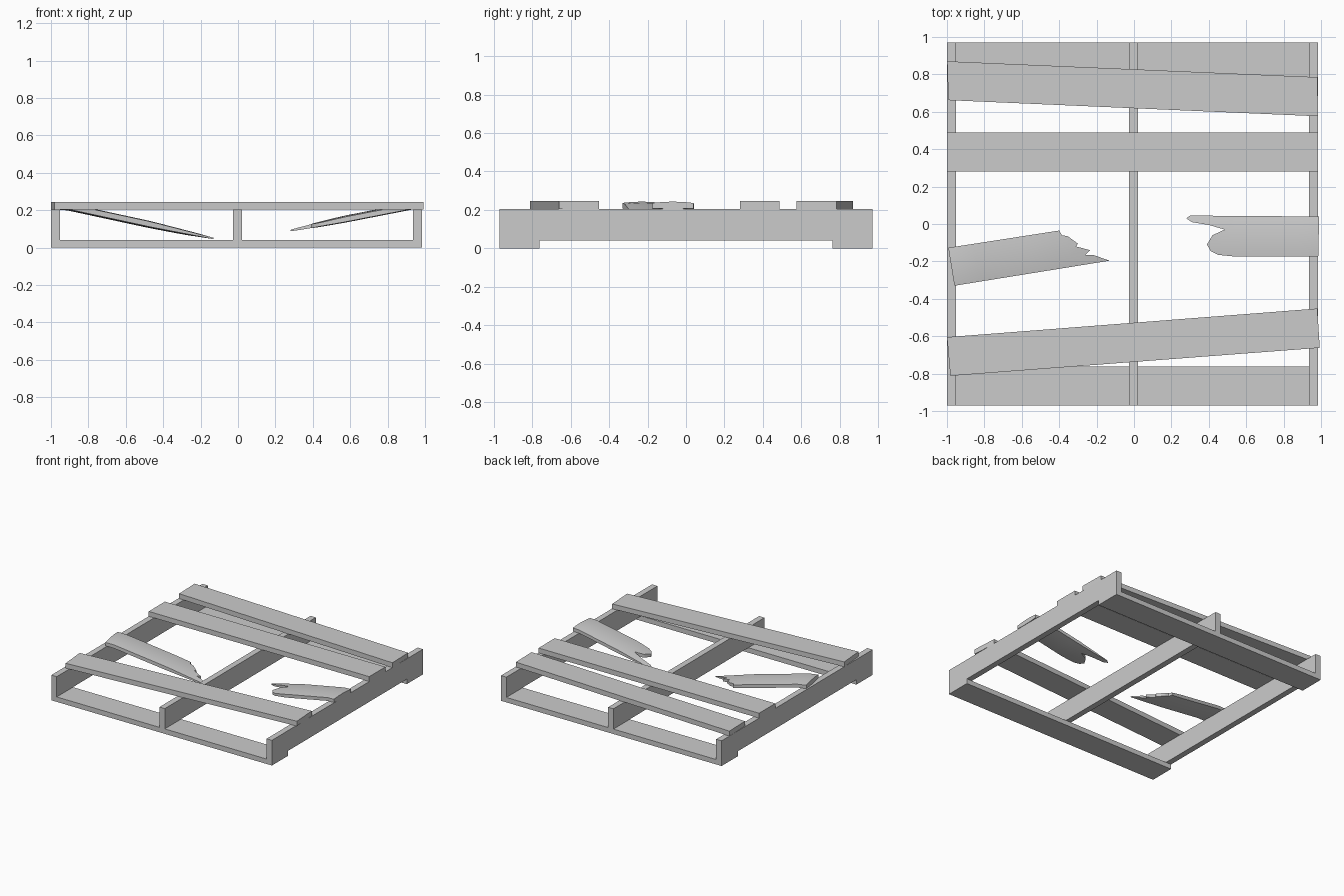
import bpy, bmesh, math
from mathutils import Vector

cube = bpy.data.objects.get("Cube")
if cube:
    bpy.data.objects.remove(cube, do_unlink=True)

# One plain grey for every board
grey = bpy.data.materials.new("plain grey")
grey.use_nodes = True
colour = (0.6, 0.6, 0.6, 1)
grey.diffuse_color = colour
grey.node_tree.nodes["Principled BSDF"].inputs["Base Color"].default_value = colour


def finish(name, bm):
    bmesh.ops.recalc_face_normals(bm, faces=bm.faces)
    mesh = bpy.data.meshes.new(name)
    bm.to_mesh(mesh)
    bm.free()
    mesh.materials.append(grey)
    obj = bpy.data.objects.new(name, mesh)
    bpy.context.collection.objects.link(obj)
    return obj


def slab(outline, low, high):
    """Extrude a plan outline between two heights."""
    bm = bmesh.new()
    base = bm.faces.new([bm.verts.new((x, y, low)) for x, y in outline])
    top = bmesh.ops.extrude_face_region(bm, geom=[base])["geom"]
    bmesh.ops.translate(bm, vec=(0, 0, high - low),
                        verts=[v for v in top if isinstance(v, bmesh.types.BMVert)])
    return bm


def box(name, x0, x1, y0, y1, z0, z1):
    finish(name, slab([(x0, y0), (x1, y0), (x1, y1), (x0, y1)], z0, z1))


def broken_board(name, outline, start, direction, tip, slope, drop):
    """Splintered board, hinged on the side beam and sagging to its tip."""
    bm = slab(outline, 0, 1)
    start, along = Vector(start), Vector(direction).normalized()
    across = Vector((-along.y, along.x, 0))
    length = (Vector(tip) - start).dot(along)
    half = 0.104

    def cut(offset, normal):
        bmesh.ops.bisect_plane(bm, geom=bm.verts[:] + bm.edges[:] + bm.faces[:],
                               plane_co=start + normal * offset, plane_no=normal)

    for i in range(1, 12):
        cut(length * i / 12, along)
    for offset in (-0.092, -0.05, 0, 0.05, 0.092):
        cut(offset, across)
    for v in bm.verts:
        rel = v.co - start
        u, w = rel.dot(along), rel.dot(across) / half
        # level over the beam, then falling towards the splintered end
        sag = 0.205 - slope * max(0, u - drop)
        taper = max(0, u / length - 0.6) / 0.4
        thick = 0.038 - 0.022 * taper
        crown = 0.007 * w * w
        v.co.z = sag + 0.008 * taper + (thick - crown if v.co.z > 0.5 else crown * 0.5)
    obj = finish(name, bm)
    bpy.ops.object.select_all(action="DESELECT")
    obj.select_set(True)
    bpy.context.view_layer.objects.active = obj
    bpy.ops.object.shade_smooth_by_angle(angle=math.radians(35))


# Three beams running front to back
for name, x in (("right_beam", -0.975), ("middle_beam", -0.003), ("left_beam", 0.96)):
    box(name, x - 0.024, x + 0.024, -0.97, 0.97, 0.04, 0.205)

# Bottom boards at the front and back
box("front_bottom_board", -0.999, 0.984, -0.97, -0.762, 0, 0.04)
box("back_bottom_board", -0.999, 0.984, 0.762, 0.97, 0, 0.04)

# Whole top boards, two of them knocked askew
box("middle_top_board", -0.999, 0.984, 0.28, 0.488, 0.205, 0.245)
finish("back_top_board", slab([(-0.999, 0.87), (-0.993, 0.662), (0.985, 0.576), (0.98, 0.785)],
                              0.205, 0.245))
finish("front_top_board", slab([(-1, -0.605), (-0.982, -0.812), (0.993, -0.662), (0.98, -0.452)],
                               0.205, 0.245))

# Snapped board halves
broken_board("right_broken_board",
             [(-0.993, -0.127), (-0.96, -0.33), (-0.13, -0.196), (-0.22, -0.165),
              (-0.26, -0.165), (-0.235, -0.14), (-0.31, -0.12), (-0.3, -0.105),
              (-0.355, -0.065), (-0.385, -0.06), (-0.4, -0.035)],
             (-0.975, -0.23, 0), (1, 0.158, 0), (-0.13, -0.196, 0), 0.213, 0.04)
broken_board("left_broken_board",
             [(0.99, 0.04), (0.985, -0.175), (0.55, -0.175), (0.45, -0.165),
              (0.41, -0.145), (0.39, -0.11), (0.42, -0.06), (0.485, -0.03),
              (0.4, -0.005), (0.31, 0.01), (0.28, 0.03), (0.3, 0.045)],
             (0.988, -0.068, 0), (-1, 0, 0), (0.28, 0.03, 0), 0.195, 0.05)
